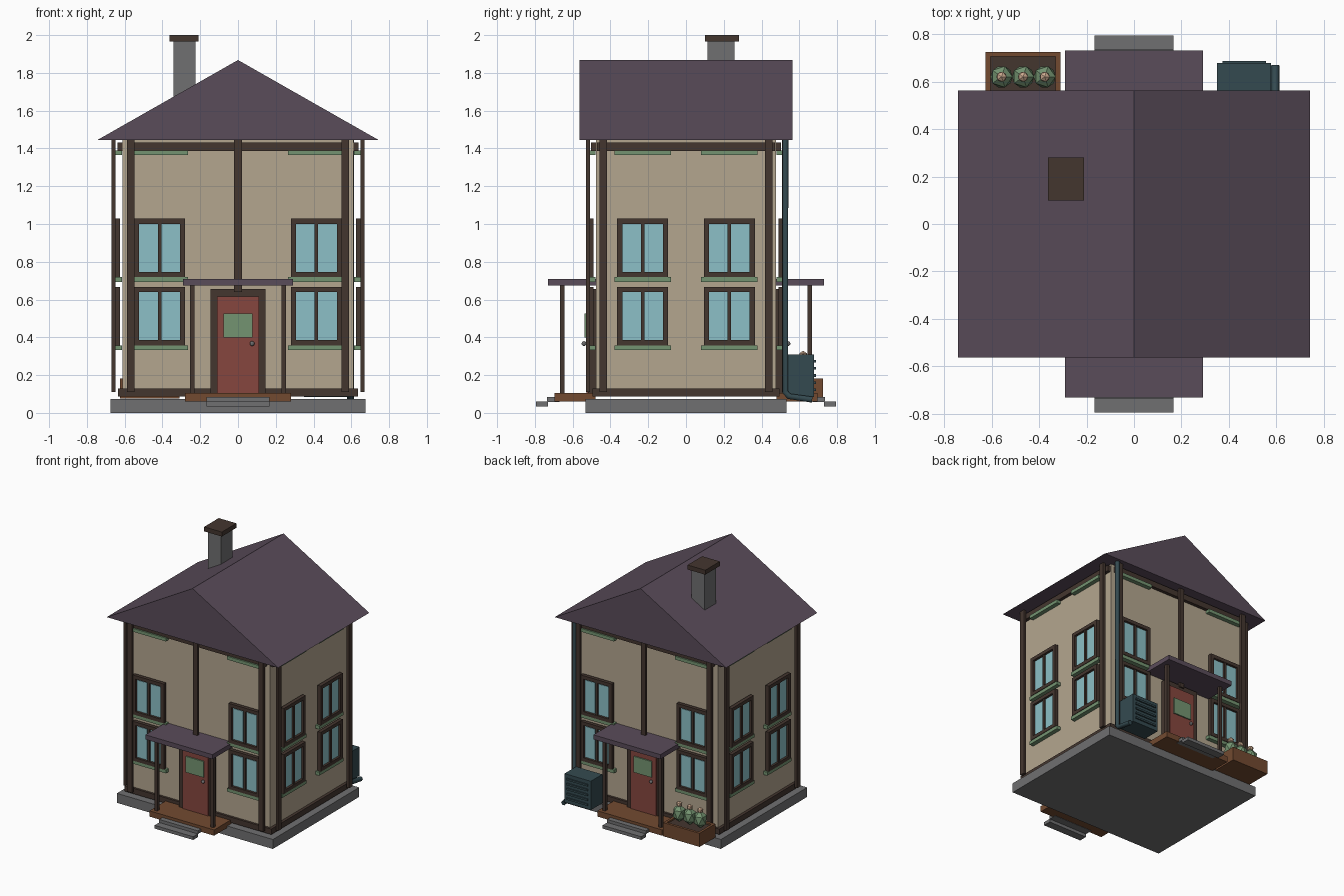
import bpy, bmesh, math
from mathutils import Matrix, Vector

if "Cube" in bpy.data.objects:
    bpy.data.objects.remove(bpy.data.objects["Cube"])


def mat(name, r, g, b):
    lin = [(c / 255 / 12.92) if c < 11 else ((c / 255 + 0.055) / 1.055) ** 2.4 for c in (r, g, b)]
    m = bpy.data.materials.new(name)
    m.diffuse_color = (*lin, 1)
    m.use_nodes = True
    m.node_tree.nodes["Principled BSDF"].inputs["Base Color"].default_value = m.diffuse_color
    return m


WALL = mat("plaster", 180, 166, 143)
TRIM = mat("dark_timber", 68, 54, 47)
ROOF = mat("purple_roof", 90, 76, 90)
DOOR = mat("red_door", 134, 70, 62)
GREEN = mat("sage_green", 116, 148, 113)
GLASS = mat("window_glass", 140, 192, 199)
STONE = mat("grey_stone", 112, 112, 113)
WOOD = mat("brown_wood", 114, 74, 48)
TEAL = mat("dark_teal_metal", 52, 74, 80)
BLOOM = mat("pale_flower", 205, 172, 145)


def finish(name, bm, material):
    me = bpy.data.meshes.new(name)
    bmesh.ops.recalc_face_normals(bm, faces=bm.faces)
    bm.to_mesh(me)
    bm.free()
    me.materials.append(material)
    ob = bpy.data.objects.new(name, me)
    bpy.context.collection.objects.link(ob)
    return ob


def boxes(name, material, spans, rot=0):
    """One object from boxes given as (x0, x1, y0, y1, z0, z1), turned about z."""
    bm = bmesh.new()
    turn = Matrix.Rotation(math.radians(rot), 4, 'Z')
    for x0, x1, y0, y1, z0, z1 in spans:
        m = Matrix.Translation(((x0 + x1) / 2, (y0 + y1) / 2, (z0 + z1) / 2)) \
            @ Matrix.Diagonal((x1 - x0, y1 - y0, z1 - z0, 1))
        bmesh.ops.create_cube(bm, size=1, matrix=turn @ m)
    return finish(name, bm, material)


# main body
boxes("foundation", STONE, [(-.675, .675, -.533, .533, 0, .074)])
boxes("walls", WALL, [(-.612, .612, -.477, .477, .09, 1.446)])
boxes("base_beam", TRIM, [(-.635, .635, -.495, .495, .087, .13)])

# gable roof: triangle profile extruded along y
bm = bmesh.new()
tri = bm.faces.new([bm.verts.new((x, -.563, z)) for x, z in ((-.742, 1.446), (.742, 1.446), (0, 1.868))])
ext = bmesh.ops.extrude_face_region(bm, geom=[tri])["geom"]
bmesh.ops.translate(bm, vec=(0, 1.126, 0), verts=[v for v in ext if isinstance(v, bmesh.types.BMVert)])
finish("main_roof", bm, ROOF)

# chimney
boxes("chimney", STONE, [(-.342, -.226, .115, .257, 1.5, 1.968)])
boxes("chimney_cap", TRIM, [(-.363, -.21, .1, .28, 1.965, 2.0)])

# four facades, each described as if facing -y and then turned
for side, rot, wall, posts, cols, beam, pd in (
        ("front", 0, .477, (-.568, 0, .568), (-.415, .415), .585, .032),
        ("back", 180, .477, (-.568, 0, .568), (-.415, .415), .585, .032),
        ("right", 90, .612, (-.438, .438), (-.229, .229), .47, .036),
        ("left", -90, .612, (-.438, .438), (-.229, .229), .47, .036)):
    def slab(u0, u1, d0, d1, z0, z1):
        return (u0, u1, -wall - d1, -wall - d0, z0, z1)
    boxes(side + "_posts", TRIM, [slab(p - .02, p + .02, pd, pd + .021,
                                       .11 if p else .64, 1.446) for p in posts], rot)
    boxes(side + "_top_beam", TRIM, [slab(-beam, beam, 0, .025, 1.387, 1.432)], rot)
    frames, panes, sills = [], [], []
    for c in cols:
        for z in (.358, .72):
            t = z + .308
            frames += [slab(c - .135, c - .108, .012, .04, z, t), slab(c + .108, c + .135, .012, .04, z, t),
                       slab(c - .108, c + .108, .012, .04, z, z + .027),
                       slab(c - .108, c + .108, .012, .04, t - .027, t),
                       slab(c - .009, c + .009, .012, .036, z + .027, t - .027)]
            panes.append(slab(c - .108, c + .108, .014, .022, z + .027, t - .027))
            panes += [slab(c + s * .058 - .04, c + s * .058 + .04, .02, .027, z + .037, t - .037)
                      for s in (-1, 1)]
        sills += [slab(c - .15, c + .15, .003, .036, z, z + .026) for z in (.332, .694, 1.364)]
    boxes(side + "_window_frames", TRIM, frames, rot)
    boxes(side + "_window_panes", GLASS, panes, rot)
    boxes(side + "_window_sills", GREEN, sills, rot)

# porches with doors, front and back
for side, rot in (("front", 0), ("back", 180)):
    boxes(side + "_porch_roof", ROOF, [(-.29, .29, -.73, -.477, .674, .71)], rot)
    boxes(side + "_porch_posts", TRIM, [(x - .012, x + .012, -.668, -.643, .1, .675) for x in (-.243, .243)], rot)
    boxes(side + "_porch_deck", WOOD, [(-.28, .28, -.695, -.48, .06, .105)], rot)
    boxes(side + "_steps", STONE, [(-.167, .167, -.735, -.67, .058, .083),
                                   (-.167, .167, -.793, -.73, .034, .059)], rot)
    boxes(side + "_door_frame", TRIM, [(-.145, -.11, -.52, -.477, .1, .657), (.11, .145, -.52, -.477, .1, .657),
                                       (-.11, .11, -.52, -.477, .615, .657)], rot)
    boxes(side + "_door", DOOR, [(-.112, .112, -.528, -.477, .1, .617)], rot)
    boxes(side + "_door_panel", GREEN, [(-.077, .077, -.537, -.528, .4, .525)], rot)
    bm = bmesh.new()
    bmesh.ops.create_uvsphere(bm, u_segments=10, v_segments=6, radius=.013,
                              matrix=Matrix.Rotation(math.radians(rot), 4, 'Z') @ Matrix.Translation((.075, -.54, .367)))
    finish(side + "_door_knob", bm, STONE)

# planter box: four sides and soil
boxes("planter_box", WOOD, [(-.625, -.31, .53, .55, .076, .182), (-.625, -.31, .705, .725, .076, .182),
                            (-.625, -.605, .55, .705, .076, .182), (-.33, -.31, .55, .705, .076, .182),
                            (-.605, -.33, .55, .705, .076, .1)])
boxes("planter_soil", TRIM, [(-.605, -.33, .55, .705, .1, .17)])
shrubs, blooms = bmesh.new(), bmesh.new()
for x in (-.558, -.467, -.376):
    bmesh.ops.create_icosphere(shrubs, subdivisions=1, radius=.052,
                               matrix=Matrix.Translation((x, .62, .235)) @ Matrix.Diagonal((1, 1, 1.3, 1)))
    bmesh.ops.create_icosphere(blooms, subdivisions=1, radius=.024, matrix=Matrix.Translation((x, .62, .305)))
finish("planter_shrubs", shrubs, GREEN)
finish("planter_flowers", blooms, BLOOM)

# outdoor cooling unit with slats on its outer face
boxes("cooling_unit", TEAL, [(.35, .577, .535, .677, .085, .31)])
boxes("cooling_unit_slats", TEAL, [(.372, .555, .675, .687, z, z + .014) for z in (.115, .153, .191, .229, .267)])

# downspout with an outward elbow
cu = bpy.data.curves.new("downspout", 'CURVE')
cu.dimensions = '3D'
cu.bevel_depth = .018
cu.bevel_resolution = 1
cu.use_fill_caps = True
sp = cu.splines.new('POLY')
path = [(.595, .526, 1.446), (.595, .526, .11), (.595, .545, .088), (.595, .668, .07)]
sp.points.add(len(path) - 1)
for p, co in zip(sp.points, path):
    p.co = (*co, 1)
cu.materials.append(TEAL)
bpy.context.collection.objects.link(bpy.data.objects.new("downspout", cu))
